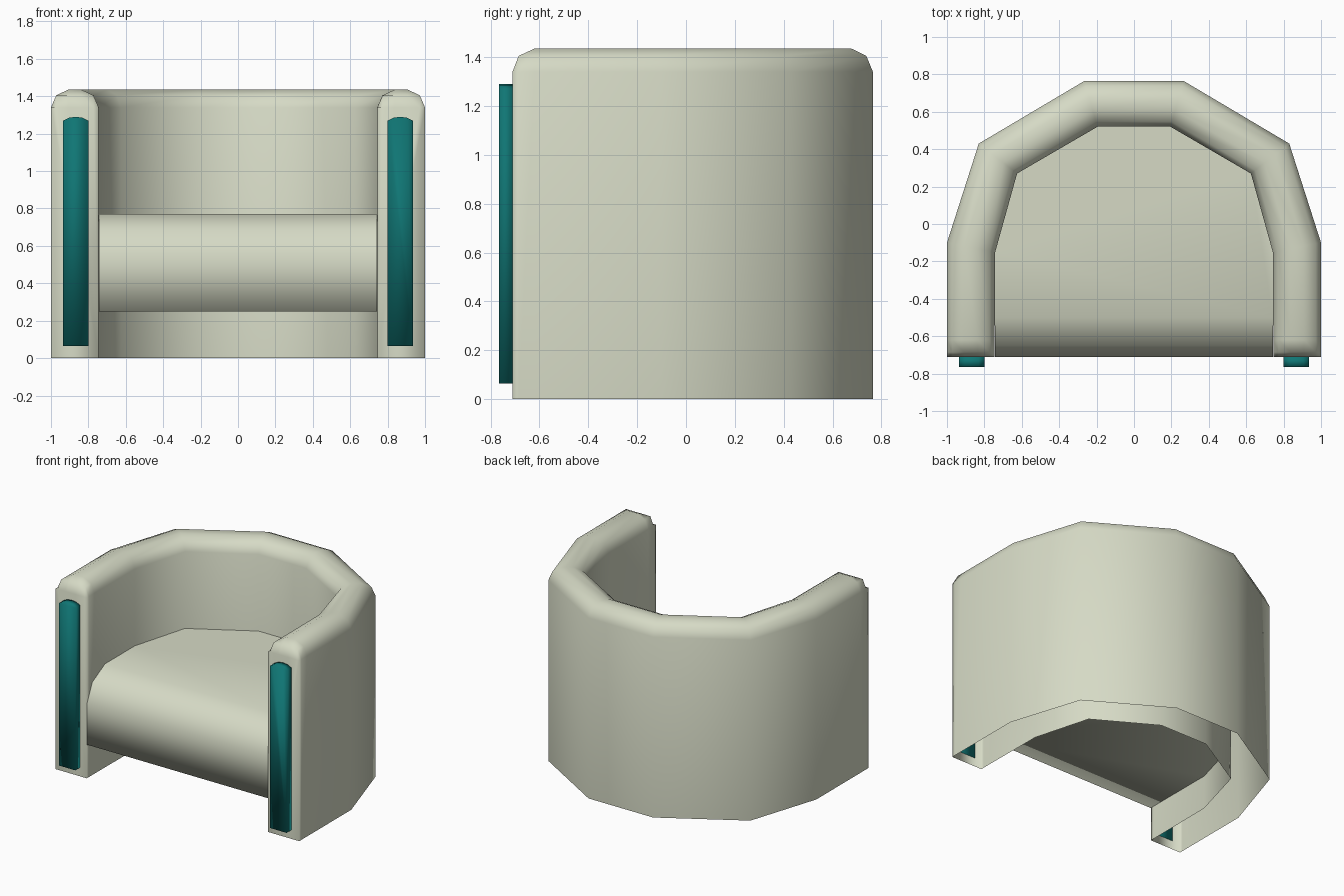
import bpy
import bmesh

cube = bpy.data.objects.get("Cube")
if cube:
    bpy.data.objects.remove(cube, do_unlink=True)


def material(name, color):
    mat = bpy.data.materials.new(name)
    mat.use_nodes = True
    mat.diffuse_color = color
    bsdf = next(n for n in mat.node_tree.nodes if n.type == 'BSDF_PRINCIPLED')
    bsdf.inputs["Base Color"].default_value = color
    bsdf.inputs["Roughness"].default_value = 0.8
    return mat


cream = material("cream_fabric", (0.67, 0.70, 0.56, 1))
teal = material("teal_trim", (0.005, 0.18, 0.175, 1))


def finish(name, bm, mat):
    bmesh.ops.recalc_face_normals(bm, faces=bm.faces)
    mesh = bpy.data.meshes.new(name)
    bm.to_mesh(mesh)
    bm.free()
    mesh.materials.append(mat)
    mesh.shade_smooth()
    obj = bpy.data.objects.new(name, mesh)
    bpy.context.collection.objects.link(obj)
    return obj


def bridge(bm, rows):
    for a, b in zip(rows, rows[1:]):
        for i in range(len(a) - 1):
            bm.faces.new((a[i], a[i + 1], b[i + 1], b[i]))


FRONT = -0.71

# Wraparound shell: a rounded wall profile carried round a faceted U
# each station: outer x, outer y, inner x, inner y, height limit
half = [
    (1.0, FRONT, 0.745, FRONT, 1.34),
    (1.0, -0.685, 0.745, -0.685, 1.405),
    (1.0, -0.62, 0.745, -0.62, 1.435),
    (1.0, -0.10, 0.742, -0.15, 1.435),
    (0.83, 0.43, 0.625, 0.27, 1.435),
    (0.265, 0.765, 0.195, 0.52, 1.435),
]
stations = half + [(-ox, oy, -ix, iy, h) for ox, oy, ix, iy, h in reversed(half)]
# across the wall (0 outer, 1 inner) and height
wall = [(0, 0), (0, 1.34), (0.11, 1.405), (0.36, 1.435),
        (0.64, 1.435), (0.89, 1.405), (1, 1.34), (1, 0)]

bm = bmesh.new()
rows = [[bm.verts.new((ox + (ix - ox) * t, oy + (iy - oy) * t, min(z, top)))
         for t, z in wall] for ox, oy, ix, iy, top in stations]
bridge(bm, rows)
bm.faces.new(rows[0])
bm.faces.new(rows[-1])
finish("armchair_shell", bm, cream)

# Seat with a rolled front edge, fitted to the inside of the shell
bm = bmesh.new()
roll = [(FRONT, 0.25), (FRONT, 0.56), (-0.65, 0.69), (-0.50, 0.77)]
rows = [[bm.verts.new((x, y, z)) for x in (-0.742, 0.742)] for y, z in roll]
bridge(bm, rows)
inner = [s[2:4] for s in stations[3:-3]]
for row, z in ((rows[-1], 0.77), (rows[0], 0.25)):
    back = [bm.verts.new((x, y, z)) for x, y in inner]
    bm.faces.new([row[0], row[1]] + back)
finish("seat", bm, cream)

# Trim strips on the arm fronts
outline = [(0.80, 0.065), (0.935, 0.065), (0.935, 1.27),
           (0.905, 1.285), (0.868, 1.29), (0.83, 1.285), (0.80, 1.27)]
for side, sign in (("left", 1), ("right", -1)):
    bm = bmesh.new()
    face = bm.faces.new([bm.verts.new((sign * x, -0.765, z)) for x, z in outline])
    ext = bmesh.ops.extrude_face_region(bm, geom=[face], use_keep_orig=True)
    moved = [v for v in ext["geom"] if isinstance(v, bmesh.types.BMVert)]
    bmesh.ops.translate(bm, verts=moved, vec=(0, 0.056, 0))
    finish(side + "_arm_trim", bm, teal)
